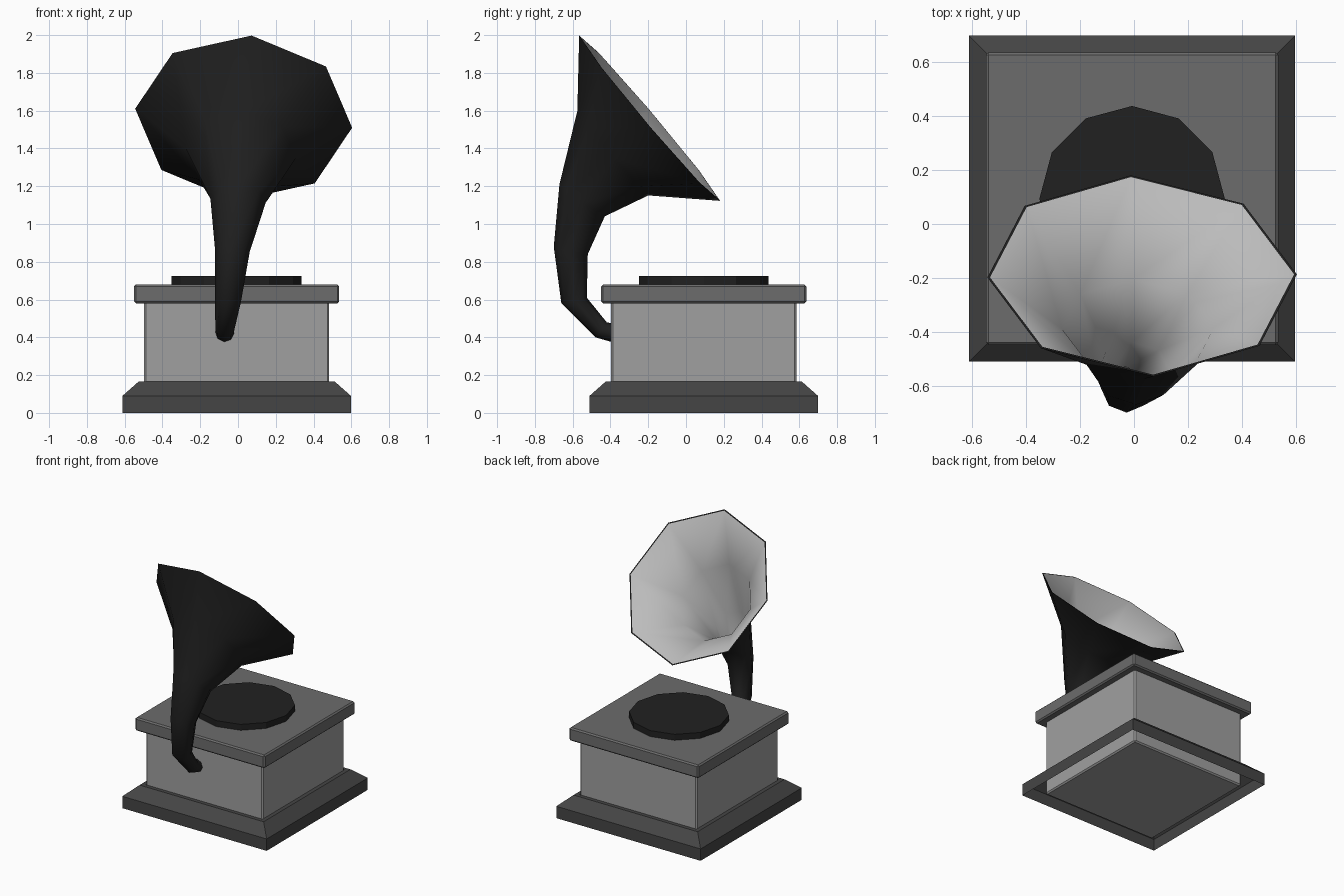
import bpy, bmesh, math
from mathutils import Vector

if "Cube" in bpy.data.objects:
    bpy.data.objects.remove(bpy.data.objects["Cube"])

CX, CY = -0.007, 0.094   # cabinet axis


def material(name, v):
    m = bpy.data.materials.new(name)
    m.diffuse_color = (v, v, v, 1)
    m.use_nodes = True
    m.node_tree.nodes["Principled BSDF"].inputs["Base Color"].default_value = m.diffuse_color
    return m


BLACK = material("black", 0.015)
DARK = material("dark_grey", 0.06)
MID = material("mid_grey", 0.15)
LIGHT = material("light_grey", 0.35)
PALE = material("pale_grey", 0.5)


def loft(name, rings, mats, caps=(True, True), inner_from=None):
    """Skin a list of equal-length rings; bands from inner_from use the second material."""
    bm = bmesh.new()
    vs = [[bm.verts.new(p) for p in r] for r in rings]
    n = len(rings[0])
    for k in range(len(vs) - 1):
        for i in range(n):
            j = (i + 1) % n
            f = bm.faces.new((vs[k][i], vs[k][j], vs[k + 1][j], vs[k + 1][i]))
            if inner_from is not None and k >= inner_from:
                f.material_index = 1
    if caps[0]:
        bm.faces.new(vs[0][::-1])
    if caps[1]:
        bm.faces.new(vs[-1]).material_index = 0
    bmesh.ops.recalc_face_normals(bm, faces=bm.faces)
    me = bpy.data.meshes.new(name)
    bm.to_mesh(me)
    bm.free()
    ob = bpy.data.objects.new(name, me)
    bpy.context.collection.objects.link(ob)
    for m in mats:
        me.materials.append(m)
    return ob


def square(half, z):
    return [(CX + sx * half, CY + sy * half, z)
            for sx, sy in ((-1, -1), (1, -1), (1, 1), (-1, 1))]


def box(name, half, z0, z1, mat):
    ob = loft(name, [square(half, z0), square(half, z1)], [mat])
    b = ob.modifiers.new("edge_bevel", 'BEVEL')
    b.width, b.segments = 0.01, 1
    return ob


# Cabinet: sloped plinth open underneath, body down to the floor, overhanging lid
loft("plinth", [square(0.605, 0), square(0.605, 0.09), square(0.52, 0.165), square(0.49, 0.165)],
     [DARK], caps=(False, False))
box("body", 0.49, 0.0, 0.59, LIGHT)
box("lid", 0.543, 0.58, 0.68, MID)

# Twelve-sided record disc
disc = [[(CX + 0.344 * math.cos(math.tau * i / 12), CY + 0.344 * math.sin(math.tau * i / 12), z)
         for i in range(12)] for z in (0.675, 0.725)]
loft("record", disc, [BLACK])

# Horn sections: centre x, outer (y, z), inner (y, z)
SECTIONS = [
    (-0.07, (-0.375, 0.37), (-0.375, 0.47)),
    (-0.07, (-0.48, 0.40), (-0.42, 0.48)),
    (-0.053, (-0.66, 0.58), (-0.525, 0.61)),
    (-0.03, (-0.70, 0.88), (-0.52, 0.84)),
    (0.0, (-0.67, 1.21), (-0.43, 1.04)),
    (0.015, (-0.575, 1.60), (-0.20, 1.15)),
    (0.03, (-0.565, 2.00), (0.18, 1.12)),
]
SIDE = Vector((0.995, 0.01, -0.087)).normalized()   # slight twist of the horn


def section(x, a, b, inset=0.0):
    pa, pb = Vector((x, *a)), Vector((x, *b))
    c, u = (pa + pb) / 2, (pa - pb) / 2
    r = u.length - inset
    u = (u - u.dot(SIDE) * SIDE).normalized()
    return [c + r * (math.cos(t) * u + math.sin(t) * SIDE)
            for t in (math.tau * i / 8 for i in range(8))]


outer = [section(*s) for s in SECTIONS]
inner = [section(*s, inset=0.01) for s in SECTIONS[:1:-1]]
horn = loft("horn", outer + inner, [BLACK, PALE], inner_from=len(outer))

bpy.ops.object.select_all(action='DESELECT')
horn.select_set(True)
bpy.context.view_layer.objects.active = horn
bpy.ops.object.shade_smooth_by_angle(angle=math.radians(65))
